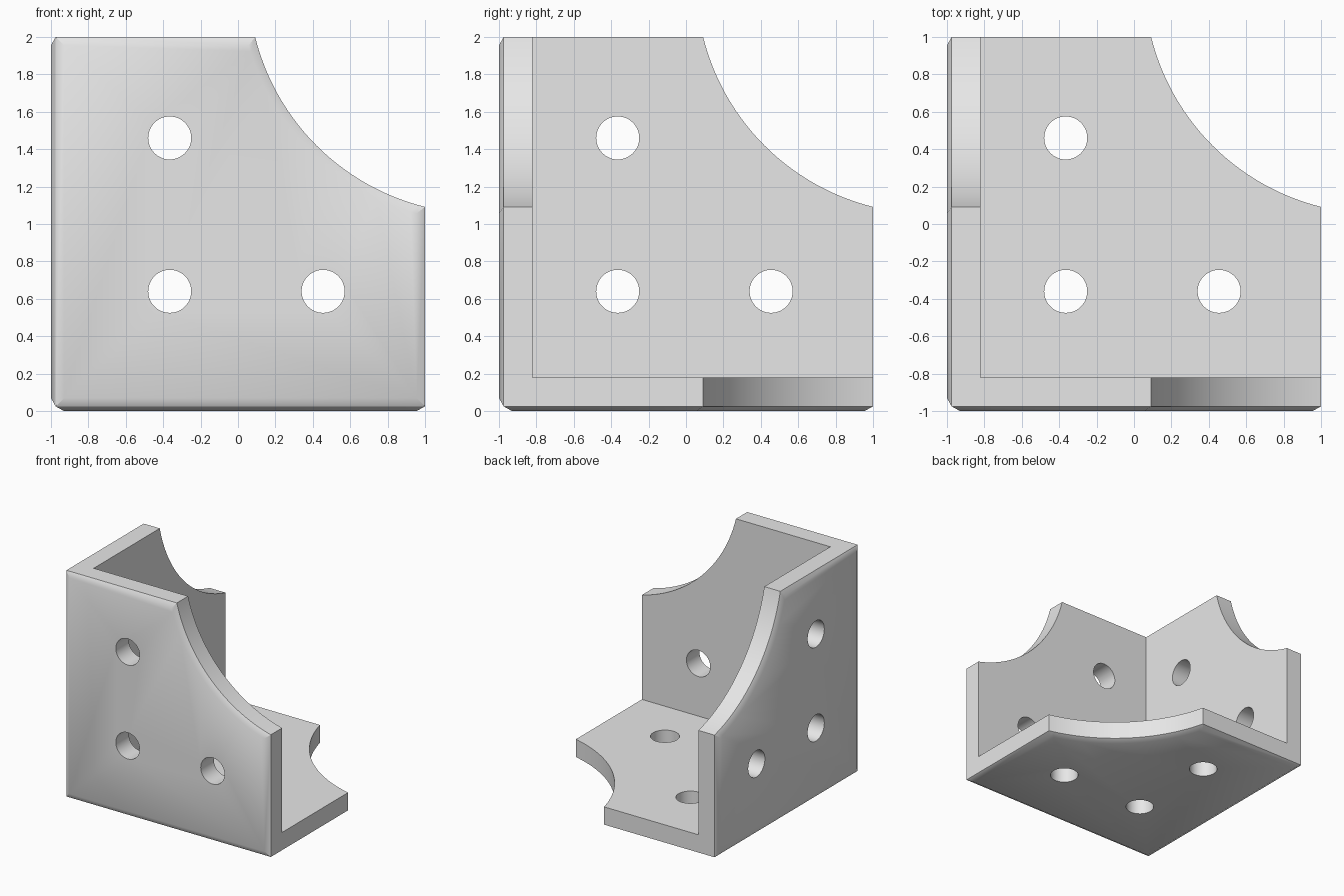
import bpy, bmesh, math
from mathutils import Vector, Matrix

if "Cube" in bpy.data.objects:
    bpy.data.objects.remove(bpy.data.objects["Cube"], do_unlink=True)

SIZE, THICK = 2.0, 0.18          # outer length and wall thickness
DEPTH, INSET = 0.025, 0.045      # edge chamfer on the outer faces
ARC_CENTRE, ARC_RADIUS = 2.3, 1.245
HOLES = [(0.635, 0.64), (0.635, 1.46), (1.455, 0.64)]
HOLE_RADIUS = 0.115
SEGMENTS = 40

# Each wall maps (u, v, depth) into space; all three share one corner
WALLS = [
    lambda u, v, d: Vector((u - 1, d - 1, v)),   # front wall
    lambda u, v, d: Vector((d - 1, u - 1, v)),   # side wall
    lambda u, v, d: Vector((u - 1, v - 1, d)),   # floor
]


def profile(start, inset):
    """Square outline with a concave arc taken out of the far corner."""
    end = SIZE - inset
    radius = ARC_RADIUS + inset
    a = math.asin((ARC_CENTRE - end) / radius)
    pts = [(start, start), (end, start)]
    for i in range(SEGMENTS + 1):
        t = math.pi / 2 - a + (2 * a - math.pi / 2) * i / SEGMENTS
        pts.append((ARC_CENTRE - radius * math.cos(t),
                    ARC_CENTRE - radius * math.sin(t)))
    pts.append((start, end))
    return pts


def add_wall(bm, place):
    """Mitred wall: chamfered outer face, rim and inner face."""
    rings = []
    for start, inset, depth in ((DEPTH + INSET, INSET, 0),
                                (DEPTH, 0, DEPTH),
                                (THICK, 0, THICK)):
        rings.append([bm.verts.new(place(u, v, depth))
                      for u, v in profile(start, inset)])
    outer, middle, inner = rings
    bm.faces.new(outer)
    bm.faces.new(inner)
    n = len(outer)
    for i in range(n):
        j = (i + 1) % n
        bm.faces.new((outer[i], outer[j], middle[j], middle[i]))
        if i and j:              # mitre sides stay open and join the next wall
            bm.faces.new((middle[i], middle[j], inner[j], inner[i]))


def make_object(name, bm):
    mesh = bpy.data.meshes.new(name)
    bm.to_mesh(mesh)
    bm.free()
    obj = bpy.data.objects.new(name, mesh)
    bpy.context.collection.objects.link(obj)
    return obj


# Bracket body
bm = bmesh.new()
for place in WALLS:
    add_wall(bm, place)
bmesh.ops.remove_doubles(bm, verts=bm.verts, dist=0.0005)
bmesh.ops.recalc_face_normals(bm, faces=bm.faces)
bracket = make_object("corner_bracket", bm)

# Screw hole cutters
bm = bmesh.new()
for place in WALLS:
    axis = place(0, 0, 1) - place(0, 0, 0)
    turn = axis.to_track_quat('Z', 'Y').to_matrix().to_4x4()
    for u, v in HOLES:
        bmesh.ops.create_cone(
            bm, cap_ends=True, segments=48, depth=0.4,
            radius1=HOLE_RADIUS, radius2=HOLE_RADIUS,
            matrix=Matrix.Translation(place(u, v, THICK / 2)) @ turn)
cutter = make_object("screw_hole_cutter", bm)
cutter.hide_render = True

# Grey material
grey = bpy.data.materials.new("plain_grey")
grey.use_nodes = True
colour = (0.8, 0.8, 0.8, 1)
grey.diffuse_color = colour
grey.node_tree.nodes["Principled BSDF"].inputs["Base Color"].default_value = colour
bracket.data.materials.append(grey)
cutter.data.materials.append(grey)

# Drill the holes, then smooth the arcs and chamfers
drill = bracket.modifiers.new("screw_holes", 'BOOLEAN')
drill.operation = 'DIFFERENCE'
drill.solver = 'EXACT'
drill.object = cutter
bpy.ops.object.select_all(action='DESELECT')
bracket.select_set(True)
bpy.context.view_layer.objects.active = bracket
bpy.ops.object.modifier_apply(modifier=drill.name)
bpy.data.objects.remove(cutter, do_unlink=True)
bpy.ops.object.shade_smooth_by_angle(angle=math.radians(30))
